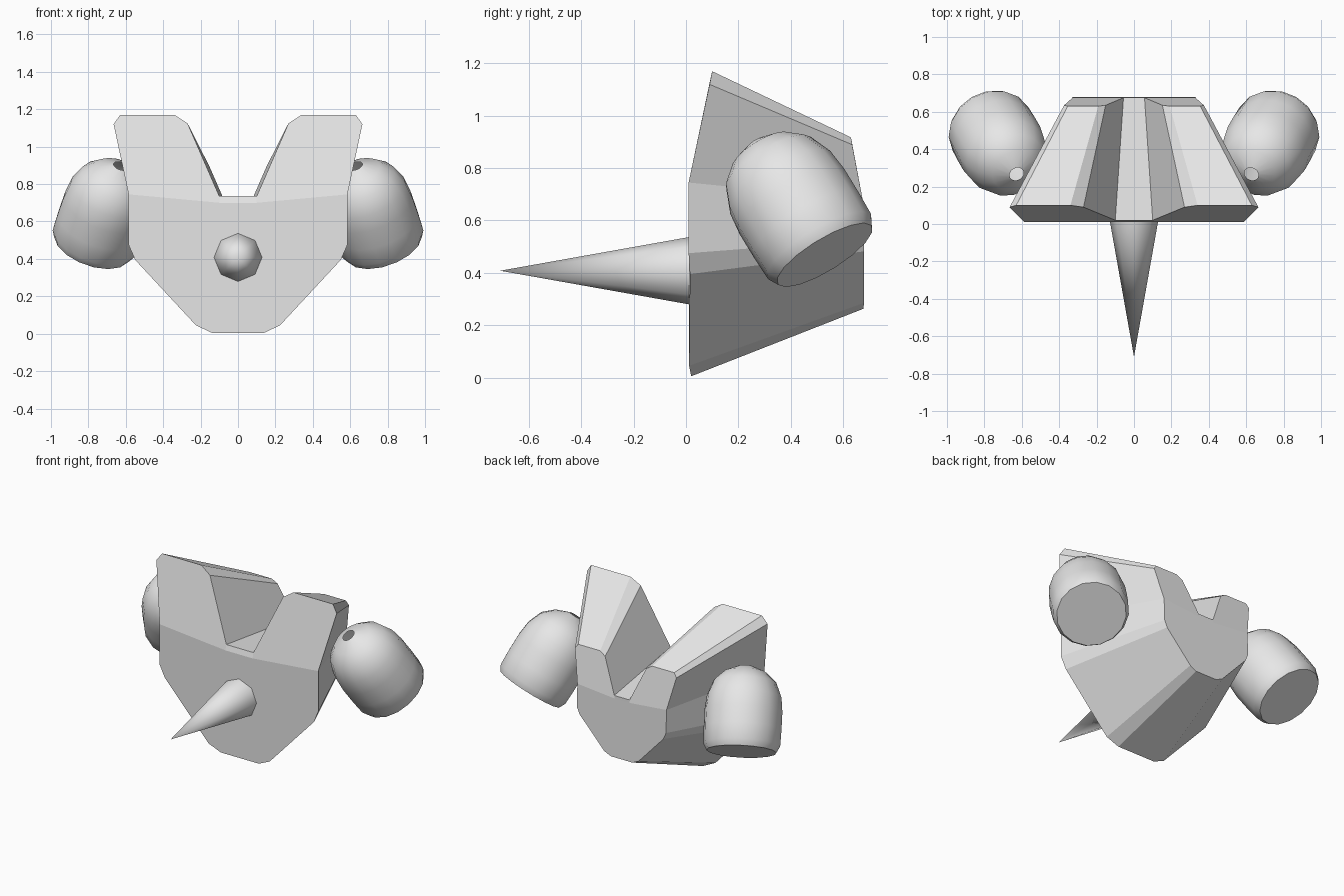
import bpy, bmesh, math
from mathutils import Vector

if "Cube" in bpy.data.objects:
    bpy.data.objects.remove(bpy.data.objects["Cube"])

grey = bpy.data.materials.new("light_grey")
grey.diffuse_color = (0.8, 0.8, 0.8, 1)
grey.use_nodes = True
grey.node_tree.nodes["Principled BSDF"].inputs["Base Color"].default_value = grey.diffuse_color


def finish(name, bm, smooth=None):
    me = bpy.data.meshes.new(name)
    bm.to_mesh(me)
    bm.free()
    me.materials.append(grey)
    ob = bpy.data.objects.new(name, me)
    bpy.context.collection.objects.link(ob)
    if smooth:
        bpy.ops.object.select_all(action='DESELECT')
        ob.select_set(True)
        bpy.context.view_layer.objects.active = ob
        bpy.ops.object.shade_smooth_by_angle(angle=math.radians(smooth))
    return ob


# Forked hull: half outline (x, z) from notch round to keel
half = [(0.10, 0.735), (0.27, 1.125), (0.34, 1.17), (0.63, 1.17), (0.665, 1.12),
        (0.585, 0.745), (0.585, 0.475), (0.55, 0.395), (0.225, 0.045), (0.14, 0.005)]
front_y = [0.02, 0.09, 0.10, 0.10, 0.09, 0.01, 0.01, 0.015, 0.012, 0.02]
back_y = [0.675, 0.635, 0.63, 0.63, 0.635, 0.675, 0.68, 0.68, 0.68, 0.678]
n = len(half)

bm = bmesh.new()


def end_cap(depths, scale, lift):
    """Both halves of one end of the hull, with a crease under the fork."""
    right = [bm.verts.new((x * scale, y, lift + z * scale))
             for (x, z), y in zip(half, depths)]
    left = [bm.verts.new((-v.co.x, v.co.y, v.co.z)) for v in right]
    y = depths[5]
    creases = []
    for side, s in ((right, 1), (left, -1)):
        c = bm.verts.new((s * 0.10 * scale, y, lift + 0.70 * scale))
        bm.faces.new([c] + side[:6])
        creases.append(c)
    bm.faces.new([creases[0], right[0], left[0], creases[1]])
    bm.faces.new([creases[0]] + right[5:] + left[:4:-1] + [creases[1]])
    return right + left[::-1]


front = end_cap(front_y, 1.0, 0.0)
back = end_cap(back_y, 0.562, 0.26)
for i in range(2 * n):
    j = (i + 1) % (2 * n)
    bm.faces.new([front[i], front[j], back[j], back[i]])
bmesh.ops.recalc_face_normals(bm, faces=bm.faces)
finish("hull", bm)

# Nose spike
bm = bmesh.new()
bmesh.ops.create_cone(bm, segments=8, radius1=0.13, radius2=0, depth=0.73, cap_ends=True)
spike = finish("nose_spike", bm, 60)
spike.rotation_euler = (math.radians(90), 0, 0)
spike.location = (0, -0.345, 0.408)

# Tilted engine pods: (distance along axis, radius), open at the small top hole
pod = [(0, 0.212), (0.04, 0.233), (0.14, 0.236), (0.25, 0.236), (0.34, 0.226),
       (0.43, 0.19), (0.49, 0.125), (0.525, 0.04)]
SEG = 16
for s, name in ((1, "right_engine_pod"), (-1, "left_engine_pod")):
    bm = bmesh.new()
    axis = Vector((-0.29 * s, -0.50, 0.815))
    turn = axis.to_track_quat('Z', 'Y')
    base = Vector((0.78 * s, 0.53, 0.468))
    rings = []
    for d, r in pod:
        rings.append([bm.verts.new(base + turn @ Vector((
            r * math.cos(2 * math.pi * k / SEG), r * math.sin(2 * math.pi * k / SEG), d)))
            for k in range(SEG)])
    for a, b in zip(rings, rings[1:]):
        for k in range(SEG):
            m = (k + 1) % SEG
            bm.faces.new([a[k], a[m], b[m], b[k]])
    # Nozzle plate faces into the pod
    rim = [bm.verts.new(v.co) for v in rings[0]]
    bm.faces.new(rim)
    finish(name, bm, 50)
